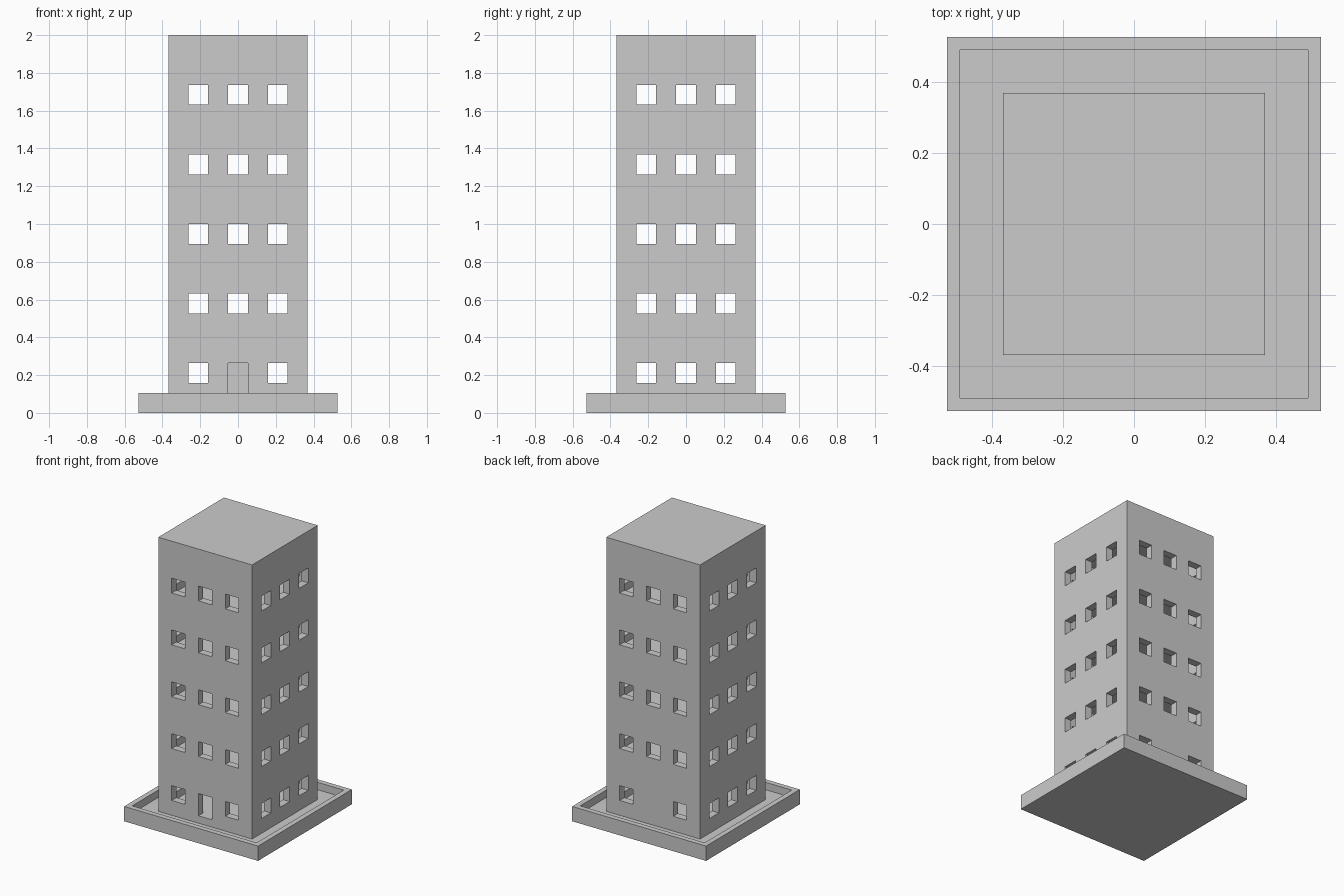
import bpy
import bmesh
from mathutils import Matrix, Vector

if "Cube" in bpy.data.objects:
    bpy.data.objects.remove(bpy.data.objects["Cube"])

U = 2 / 38            # building module: the whole model is 38 modules tall
STOREYS = 5
STOREY_HEIGHT = 7

grey = bpy.data.materials.new("light_grey")
grey.use_nodes = True
colour = (0.6, 0.6, 0.6, 1)
grey.diffuse_color = colour
grey.node_tree.nodes["Principled BSDF"].inputs["Base Color"].default_value = colour


def add_box(bm, low, high):
    """Add a box between two corners given in modules."""
    low, high = Vector(low) * U, Vector(high) * U
    place = Matrix.Translation((low + high) / 2) @ Matrix.Diagonal((*(high - low), 1))
    bmesh.ops.create_cube(bm, size=1, matrix=place)


def make_object(name, bm):
    mesh = bpy.data.meshes.new(name)
    bm.to_mesh(mesh)
    bm.free()
    mesh.materials.append(grey)
    obj = bpy.data.objects.new(name, mesh)
    bpy.context.collection.objects.link(obj)
    return obj


def cut(target, name, boxes):
    """Carve the boxes out of the target, then discard the cutter."""
    bm = bmesh.new()
    for low, high in boxes:
        add_box(bm, low, high)
    cutter = make_object(name, bm)
    cutter.hide_render = True
    mod = target.modifiers.new(name, "BOOLEAN")
    mod.operation = "DIFFERENCE"
    mod.solver = "EXACT"
    mod.object = cutter
    bpy.context.view_layer.objects.active = target
    bpy.ops.object.modifier_apply(modifier=name)
    bpy.data.objects.remove(cutter)


# Plinth: a square slab with a raised rim
bm = bmesh.new()
add_box(bm, (-10, -10, 0), (10, 10, 2))
top = max(bm.faces, key=lambda f: f.calc_center_median().z)
bmesh.ops.inset_region(bm, faces=[top], thickness=U)
well = bmesh.ops.extrude_discrete_faces(bm, faces=[top])["faces"][0]
bmesh.ops.translate(bm, verts=well.verts, vec=(0, 0, -U))
make_object("plinth", bm)

# Tower block
bm = bmesh.new()
add_box(bm, (-7, -7, 1), (7, 7, 38))
tower = make_object("tower", bm)

# Hollow rooms, leaving thin walls and floor slabs
floors = [2 + STOREY_HEIGHT * i for i in range(STOREYS)]
cut(tower, "rooms", [((-6, -6, z), (6, 6, z + 6)) for z in floors])

# Windows through both side walls
columns = (-4, 0, 4)
cut(tower, "side_windows",
    [((-8, c - 1, z + 1), (8, c + 1, z + 3)) for z in floors for c in columns])

# Windows through front and back; the ground-floor middle is kept for the door
cut(tower, "front_back_windows",
    [((c - 1, -8, z + 1), (c + 1, 8, z + 3)) for z in floors for c in columns
     if (c, z) != (0, floors[0])])

# Doorway in the front wall only
cut(tower, "doorway", [((-1, -8, 2), (1, -5, 5))])
